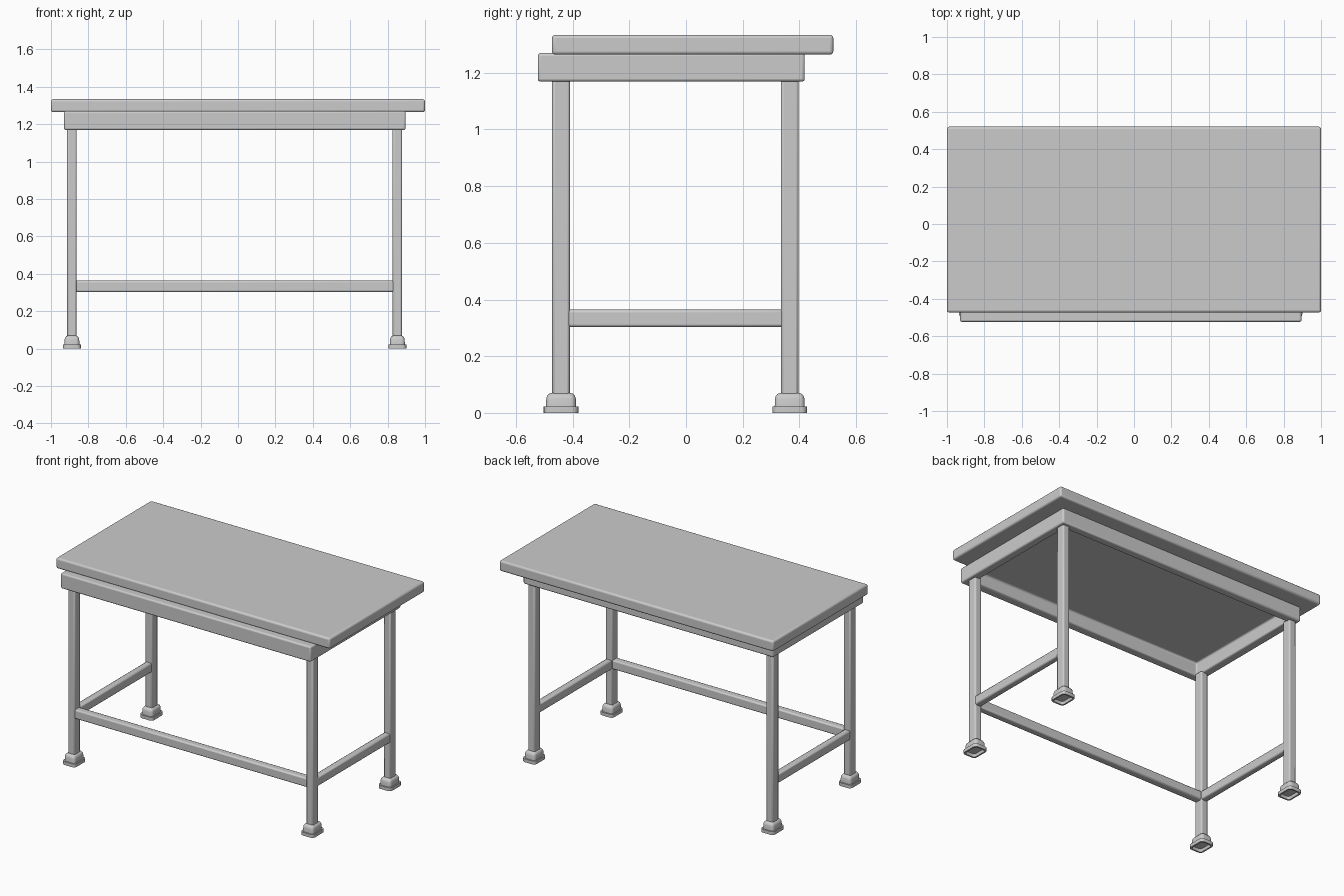
import bpy, bmesh, math
from mathutils import Matrix

cube = bpy.data.objects.get("Cube")
if cube:
    bpy.data.objects.remove(cube, do_unlink=True)

grey = bpy.data.materials.new("light_grey_steel")
grey.use_nodes = True
grey.diffuse_color = (0.6, 0.6, 0.6, 1)
grey.node_tree.nodes["Principled BSDF"].inputs["Base Color"].default_value = (0.6, 0.6, 0.6, 1)


def finish(name, bm, bevel=0, segments=3):
    """Turn a bmesh into a bevelled, smooth shaded object."""
    bmesh.ops.recalc_face_normals(bm, faces=bm.faces)
    mesh = bpy.data.meshes.new(name)
    bm.to_mesh(mesh)
    bm.free()
    mesh.materials.append(grey)
    obj = bpy.data.objects.new(name, mesh)
    bpy.context.collection.objects.link(obj)
    if bevel:
        mod = obj.modifiers.new("rounded_edges", "BEVEL")
        mod.width = bevel
        mod.segments = segments
    bpy.ops.object.select_all(action="DESELECT")
    obj.select_set(True)
    bpy.context.view_layer.objects.active = obj
    bpy.ops.object.shade_smooth_by_angle(angle=math.radians(35))
    return obj


def box_mesh(x, y, z):
    """Box spanning the given (low, high) ranges."""
    bm = bmesh.new()
    size = [r[1] - r[0] for r in (x, y, z)]
    mid = [(r[1] + r[0]) / 2 for r in (x, y, z)]
    bmesh.ops.create_cube(bm, size=1, matrix=Matrix.Translation(mid) @ Matrix.Diagonal((*size, 1)))
    return bm


def rounded_ring(bm, cx, cy, hx, hy, z, steps=5):
    """Rounded rectangle of vertices at height z."""
    r = min(hx, hy) * 0.45
    ring = []
    for corner, (sx, sy) in enumerate(((1, 1), (-1, 1), (-1, -1), (1, -1))):
        for i in range(steps):
            a = math.pi / 2 * (corner + i / (steps - 1))
            ring.append(bm.verts.new((cx + sx * (hx - r) + r * math.cos(a),
                                      cy + sy * (hy - r) + r * math.sin(a), z)))
    return ring


def foot(name, cx, cy):
    """Hollow stepped cap: height and inset of each ring, from inside to top."""
    bm = bmesh.new()
    profile = ((0.018, 0.014), (0, 0.01), (0, 0), (0.022, 0), (0.022, 0.008),
               (0.05, 0.009), (0.06, 0.012), (0.067, 0.018), (0.07, 0.026))
    rings = [rounded_ring(bm, cx, cy, 0.048 - i, 0.061 - i, z) for z, i in profile]
    for a, b in zip(rings, rings[1:]):
        for i in range(len(a)):
            j = (i + 1) % len(a)
            bm.faces.new((a[i], a[j], b[j], b[i]))
    bm.faces.new(rings[0])
    bm.faces.new(rings[-1])
    finish(name, bm)


# Worktop slab
finish("table_top", box_mesh((-1, 1), (-0.473, 0.52), (1.264, 1.334)), 0.012)

# Apron frame, hollowed from below
bm = box_mesh((-0.93, 0.896), (-0.523, 0.419), (1.169, 1.27))
bm.faces.ensure_lookup_table()
bottom = min(bm.faces, key=lambda f: f.calc_center_median().z)
bmesh.ops.inset_region(bm, faces=[bottom], thickness=0.08)
panel = bmesh.ops.extrude_face_region(bm, geom=[bottom])
bmesh.ops.translate(bm, vec=(0, 0, 0.088), verts=[v for v in panel["geom"] if isinstance(v, bmesh.types.BMVert)])
if bottom.is_valid:
    bmesh.ops.delete(bm, geom=[bottom], context="FACES_ONLY")
finish("apron_frame", bm, 0.01)

# Legs and feet
leg_x = {"right": -0.888, "left": 0.852}
leg_y = {"front": -0.441, "back": 0.366}
for side, x in leg_x.items():
    for end, y in leg_y.items():
        finish(f"{end}_{side}_leg",
               box_mesh((x - 0.025, x + 0.025), (y - 0.031, y + 0.031), (0.05, 1.18)), 0.009, 2)
        foot(f"{end}_{side}_foot", x, y)

# Stretchers along the front and both sides
rail_z = (0.303, 0.364)
front = leg_y["front"]
finish("front_stretcher",
       box_mesh((leg_x["right"] + 0.01, leg_x["left"] - 0.01), (front - 0.025, front + 0.025), rail_z), 0.009, 2)
for side, x in leg_x.items():
    finish(f"{side}_stretcher",
           box_mesh((x - 0.022, x + 0.022), (front + 0.01, leg_y["back"] - 0.01), rail_z), 0.009, 2)
